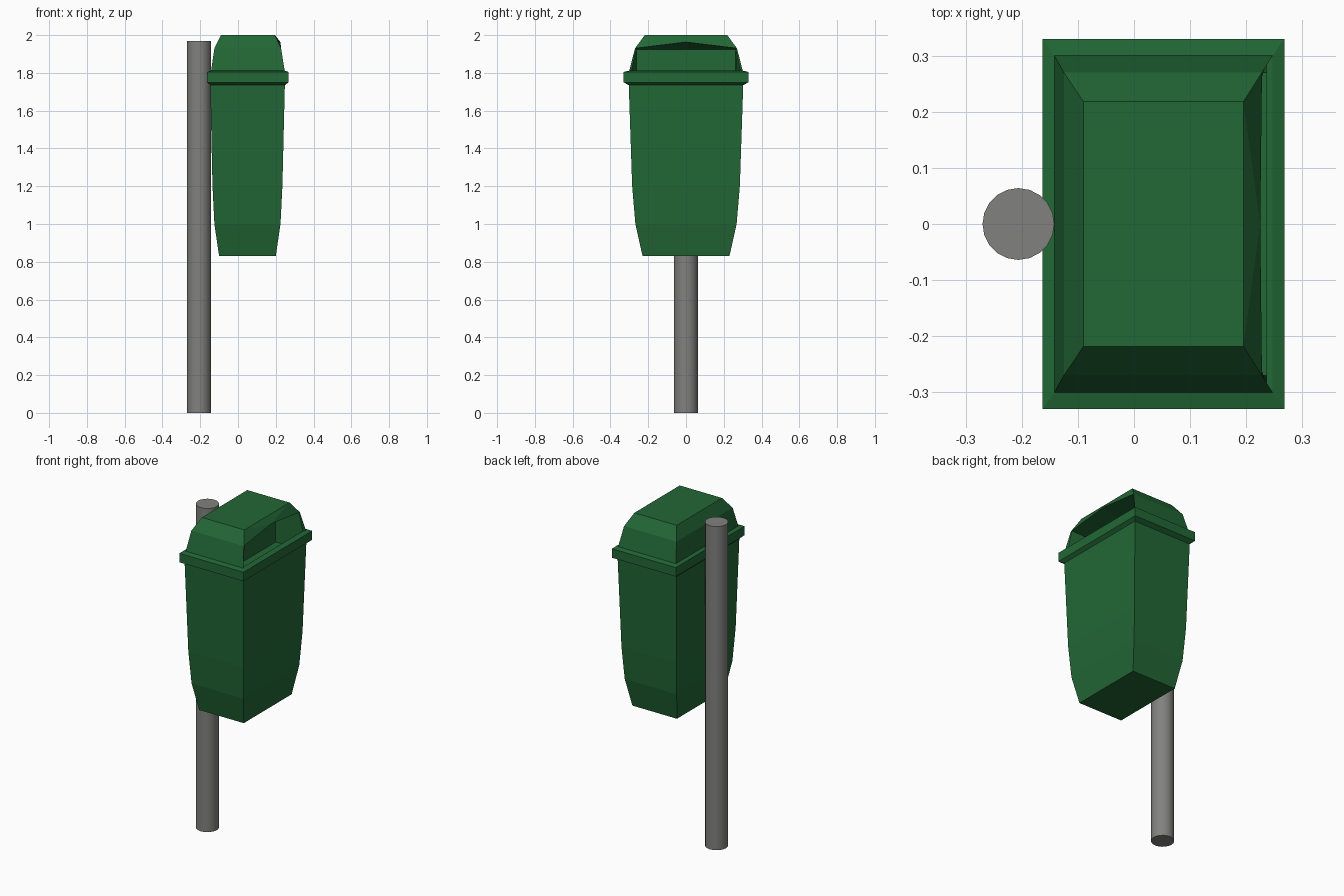
import bpy, bmesh, math

if "Cube" in bpy.data.objects:
    bpy.data.objects.remove(bpy.data.objects["Cube"])

def material(name, rgb):
    m = bpy.data.materials.new(name)
    m.diffuse_color = (*rgb, 1)
    m.use_nodes = True
    m.node_tree.nodes["Principled BSDF"].inputs["Base Color"].default_value = m.diffuse_color
    return m

GREEN = material("bin green", (0.016, 0.135, 0.036))
GREY = material("pole grey", (0.22, 0.22, 0.215))

def finish(name, bm, mat, fix=True):
    bmesh.ops.remove_doubles(bm, verts=bm.verts, dist=0.0005)
    if fix:
        bmesh.ops.recalc_face_normals(bm, faces=bm.faces)
    me = bpy.data.meshes.new(name)
    bm.to_mesh(me)
    bm.free()
    me.materials.append(mat)
    ob = bpy.data.objects.new(name, me)
    bpy.context.collection.objects.link(ob)
    return ob

def ring(bm, x0, x1, h, z):
    # corner order: back-left, front-left... counter-clockwise seen from above
    return [bm.verts.new(p) for p in ((x0, -h, z), (x1, -h, z), (x1, h, z), (x0, h, z))]

def loft(bm, rows, skip=()):
    rings = [ring(bm, *r) for r in rows]
    for k in range(len(rings) - 1):
        a, b = rings[k], rings[k + 1]
        for i in range(4):
            if (k, i) not in skip:
                j = (i + 1) % 4
                bm.faces.new((a[i], a[j], b[j], b[i]))
    return rings

# tapered container
bm = bmesh.new()
r = loft(bm, [(-0.10, 0.20, 0.23, 0.83), (-0.125, 0.225, 0.268, 1.0),
              (-0.135, 0.235, 0.285, 1.2), (-0.147, 0.248, 0.303, 1.735)])
bm.faces.new(r[0][::-1])
finish("container", bm, GREEN)

# overhanging rim
bm = bmesh.new()
loft(bm, [(-0.147, 0.248, 0.303, 1.735), (-0.163, 0.268, 0.33, 1.75),
          (-0.163, 0.268, 0.33, 1.805), (-0.142, 0.247, 0.30, 1.812)])
finish("rim", bm, GREEN)

# lid with an open mouth on the +x side
bm = bmesh.new()
r = loft(bm, [(-0.142, 0.247, 0.30, 1.812), (-0.125, 0.228, 0.27, 1.93),
              (-0.09, 0.195, 0.218, 2.0)], skip={(0, 1), (1, 1)})
bm.faces.new(r[2])

def face(*pts):
    bm.faces.new([bm.verts.new(p) for p in pts])

peak = (0.225, 0, 1.963)
face((0.195, -0.218, 2.0), peak, (0.195, 0.218, 2.0))
BX, BH, BT, FZ = 0.07, 0.262, 1.925, 1.71   # mouth pocket: back, half width, top, floor
for s in (-1, 1):
    top, low = (0.228, s * 0.27, 1.93), (0.247, s * 0.30, 1.812)
    itop, ilow = (0.228, s * BH, 1.931), (0.236, s * 0.287, 1.812)
    floor, btop, bfloor = (0.236, s * 0.27, FZ), (BX, s * BH, BT), (BX, s * BH, FZ)
    # raised visor half, side jamb and lip
    face((0.195, s * 0.218, 2.0), peak, itop, top)
    face(top, itop, ilow, low)
    face(low, ilow, (0.236, 0, 1.812), (0.247, 0, 1.812))
    # pocket side wall, ceiling, back, floor and front
    face(itop, btop, bfloor, floor, ilow)
    face(peak, itop, btop, (BX, 0, BT))
    face(btop, bfloor, (BX, 0, FZ), (BX, 0, BT))
    face(bfloor, floor, (0.236, 0, FZ), (BX, 0, FZ))
    face(floor, ilow, (0.236, 0, 1.812), (0.236, 0, FZ))
finish("lid", bm, GREEN)

# support pole
bpy.ops.mesh.primitive_cylinder_add(vertices=20, radius=0.064, depth=1.97,
                                    location=(-0.206, 0, 0.985))
pole = bpy.context.object
pole.name = "pole"
pole.data.materials.append(GREY)
bpy.ops.object.shade_smooth_by_angle(angle=math.radians(30))
